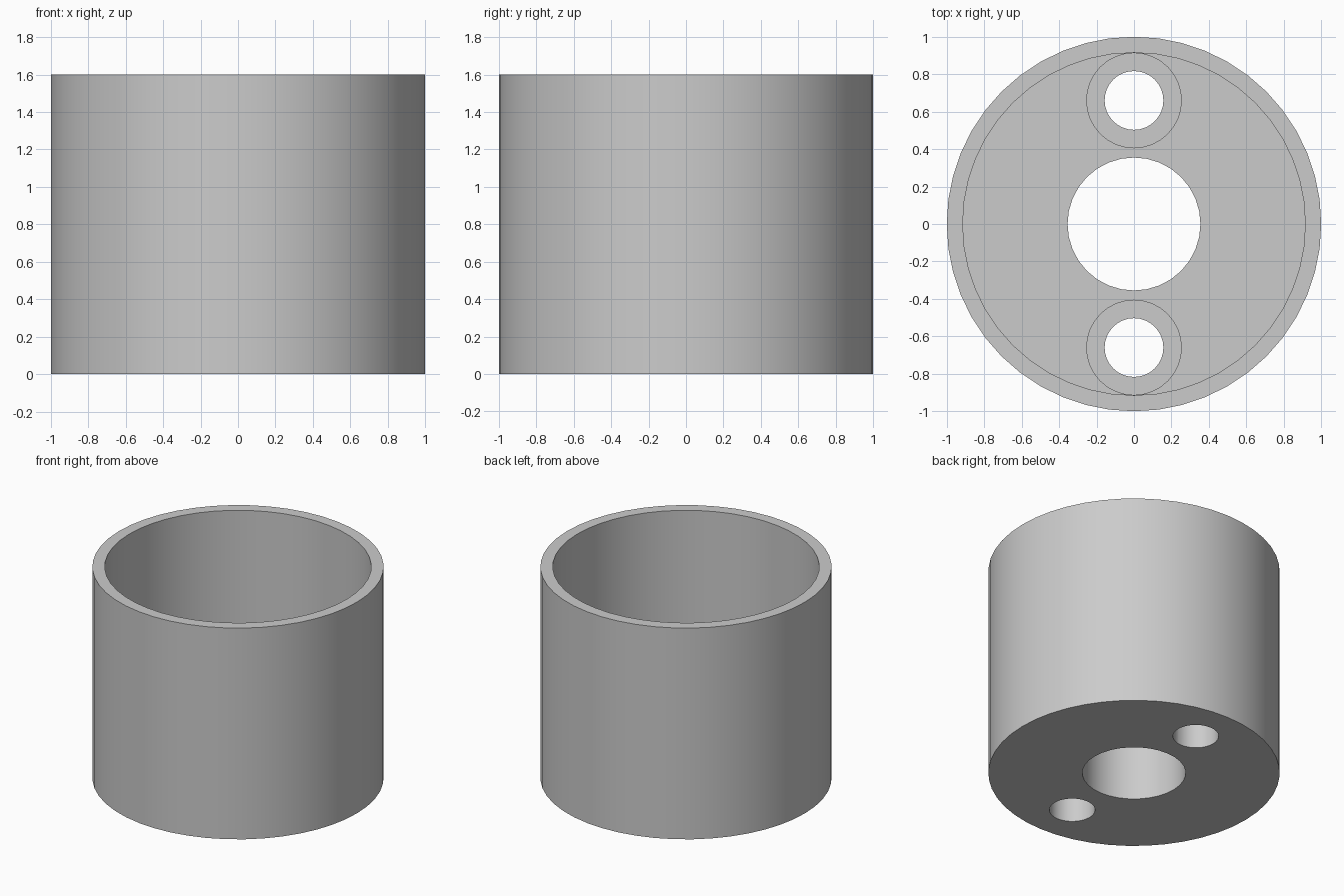
import bpy
import math

cube = bpy.data.objects.get("Cube")
if cube:
    bpy.data.objects.remove(cube, do_unlink=True)

HEIGHT = 1.6
FLOOR = 0.57       # thickness of the base
SEAT = 0.28        # level of the screw head seats
SCREW_Y = 0.66

grey = bpy.data.materials.new("light grey")
grey.use_nodes = True
colour = (0.6, 0.6, 0.6, 1)
grey.diffuse_color = colour
grey.node_tree.nodes["Principled BSDF"].inputs["Base Color"].default_value = colour


def cylinder(name, radius, bottom, top, sides, y=0):
    bpy.ops.mesh.primitive_cylinder_add(
        vertices=sides, radius=radius, depth=top - bottom,
        location=(0, y, (top + bottom) / 2))
    obj = bpy.context.object
    obj.name = name
    obj.data.materials.append(grey)
    return obj


# Outer body
body = cylinder("cup_body", 1, 0, HEIGHT, 48)

# Inner cavity and centre bore
cutters = [
    cylinder("cavity_cutter", 0.915, FLOOR, HEIGHT + 0.2, 48),
    cylinder("bore_cutter", 0.355, -0.2, FLOOR + 0.2, 32),
]

# Counterbored screw holes, front and back
for side, y in (("front", -SCREW_Y), ("back", SCREW_Y)):
    cutters.append(cylinder(side + "_screw_cutter", 0.157, -0.2, FLOOR + 0.2, 32, y))
    cutters.append(cylinder(side + "_head_cutter", 0.253, SEAT, FLOOR + 0.2, 32, y))

# Cut one after another
bpy.context.view_layer.objects.active = body
for cutter in cutters:
    mod = body.modifiers.new("cut", "BOOLEAN")
    mod.operation = "DIFFERENCE"
    mod.solver = "EXACT"
    mod.object = cutter
    bpy.ops.object.modifier_apply(modifier=mod.name)
for cutter in cutters:
    bpy.data.objects.remove(cutter, do_unlink=True)

# Smooth walls with crisp rims
bpy.ops.object.select_all(action="DESELECT")
body.select_set(True)
bpy.context.view_layer.objects.active = body
bpy.ops.object.shade_smooth_by_angle(angle=math.radians(30))
